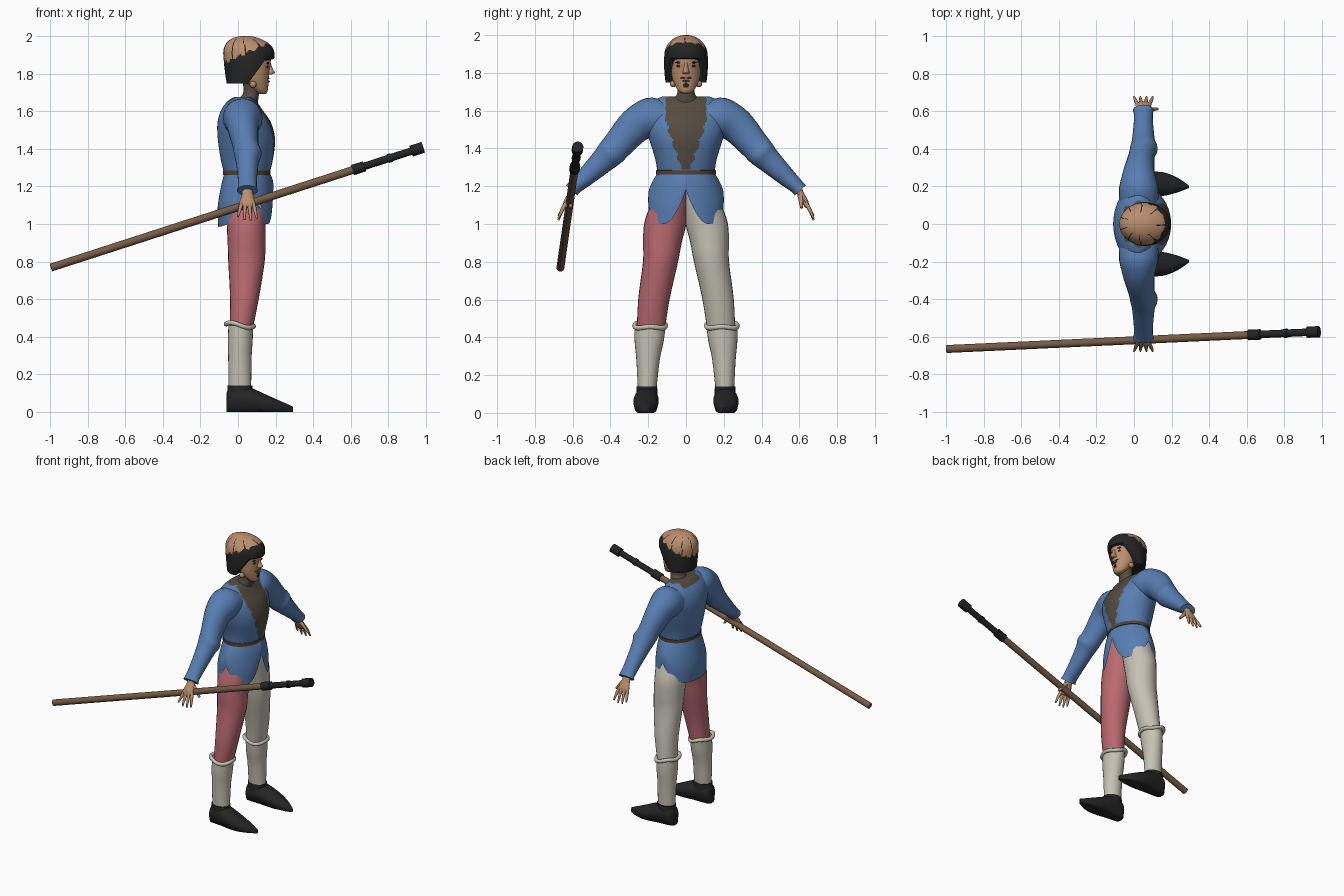
import bpy, bmesh, math
from mathutils import Vector

if "Cube" in bpy.data.objects:
    bpy.data.objects.remove(bpy.data.objects["Cube"])


def colour(name, r, g, b):
    m = bpy.data.materials.new(name)
    m.diffuse_color = (*[(c / 255 / 12.92 if c < 11 else ((c / 255 + 0.055) / 1.055) ** 2.4) for c in (r, g, b)], 1)
    m.use_nodes = True
    m.node_tree.nodes["Principled BSDF"].inputs["Base Color"].default_value = m.diffuse_color
    return m


SKIN = colour("skin", 186, 142, 108)
BLACK = colour("black", 36, 36, 36)
BLUE = colour("jacket_blue", 88, 126, 178)
ROSE = colour("rose", 186, 106, 112)
IVORY = colour("ivory", 198, 194, 180)
BELT = colour("belt_brown", 82, 66, 48)
WOOD = colour("wood", 118, 92, 68)
SHIRT = colour("shirt_brown", 84, 75, 63)


def finish(name, bm, mats, rule=None):
    bmesh.ops.recalc_face_normals(bm, faces=bm.faces[:])
    if rule:
        for f in bm.faces:
            f.material_index = rule(f.calc_center_median(), f.normal)
    me = bpy.data.meshes.new(name)
    bm.to_mesh(me)
    bm.free()
    for m in mats:
        me.materials.append(m)
    ob = bpy.data.objects.new(name, me)
    bpy.context.collection.objects.link(ob)
    bpy.ops.object.select_all(action='DESELECT')
    ob.select_set(True)
    bpy.context.view_layer.objects.active = ob
    bpy.ops.object.shade_smooth_by_angle(angle=math.radians(50))
    return ob


def spline(keys, steps):
    """Smooth curve through the key sections (centre, u axis, v axis)."""
    out = []
    for i in range(len(keys) - 1):
        p0, p1, p2, p3 = (keys[max(0, min(len(keys) - 1, i + k))] for k in (-1, 0, 1, 2))
        for s in range(steps):
            t = s / steps
            out.append([0.5 * (2 * b + (c - a) * t + (2 * a - 5 * b + 4 * c - d) * t * t
                               + (3 * b - a - 3 * c + d) * t ** 3) for a, b, c, d in zip(p0, p1, p2, p3)])
    return out + [list(keys[-1])]


def loft(name, keys, mats, seg=24, steps=4, cap=True, rule=None, warp=None):
    bm = bmesh.new()
    rings = []
    for k in spline(keys, steps):
        c, u, v = Vector(k[:3]), Vector(k[3:6]), Vector(k[6:])
        ring = []
        for i in range(seg):
            a = 2 * math.pi * i / seg
            p = c + u * math.cos(a) + v * math.sin(a)
            ring.append(bm.verts.new(warp(p, a) if warp else p))
        rings.append(ring)
    for r, q in zip(rings, rings[1:]):
        for i in range(seg):
            j = (i + 1) % seg
            bm.faces.new((r[i], r[j], q[j], q[i]))
    if cap:
        bm.faces.new(rings[0])
        bm.faces.new(rings[-1])
    return finish(name, bm, mats, rule)


def level(rows, s=1):
    """Horizontal sections from rows of z, cx, cy, rx, ry."""
    return [(cx, s * cy, z, rx, 0, 0, 0, ry, 0) for z, cx, cy, rx, ry in rows]


def limb(rows, s=1):
    """Sections across a path in the yz plane: x, y, z, x radius, other radius."""
    keys = []
    for i, (x, y, z, rx, rv) in enumerate(rows):
        a, b = rows[max(0, i - 1)], rows[min(len(rows) - 1, i + 1)]
        d = Vector((b[1] - a[1], b[2] - a[2])).normalized()
        keys.append((x, s * y, z, rx, 0, 0, 0, -s * d.y * rv, d.x * rv))
    return keys


def rod(name, a, b, r0, r1, mat, seg=12):
    a, b = Vector(a), Vector(b)
    d = (b - a).normalized()
    u = d.orthogonal().normalized()
    v = d.cross(u)
    return loft(name, [(*a, *(u * r0), *(v * r0)), (*b, *(u * r1), *(v * r1))], [mat], seg, 1)


def blob(name, loc, size, mat):
    bm = bmesh.new()
    bmesh.ops.create_uvsphere(bm, u_segments=12, v_segments=8, radius=1)
    for v in bm.verts:
        v.co = Vector([l + c * k for l, c, k in zip(loc, v.co, size)])
    return finish(name, bm, [mat])


# Legs, stockings and shoes
for s, side, hose in ((-1, "right", ROSE), (1, "left", IVORY)):
    loft(side + "_leg", level([(1.22, .045, .07, .1, .08), (1.1, .045, .09, .105, .1), (1.0, .043, .11, .103, .112),
                               (.9, .045, .125, .1, .102), (.8, .045, .135, .097, .093), (.6, .034, .17, .076, .083),
                               (.42, .014, .188, .06, .073)], s), [hose])
    loft(side + "_stocking", level([(.46, .015, .19, .066, .082), (.38, .012, .195, .066, .077),
                                    (.28, .01, .201, .062, .062), (.11, .01, .206, .06, .048)], s), [IVORY])
    cuff = []
    for i in range(33):
        a = 2 * math.pi * i / 32
        n = Vector((math.cos(a), math.sin(a), 0)) * .013
        cuff.append((.01 + .073 * math.cos(a), s * .19 + .082 * math.sin(a),
                     .462 - .012 * math.cos(a) + .006 * math.cos(3 * a), *n, 0, 0, .013))
    loft(side + "_stocking_cuff", cuff, [IVORY], 10, 1, False)
    shoe = [(-.062, .207, .03, .1), (-.045, .207, .052, .128), (0, .208, .06, .138), (.05, .21, .065, .136),
            (.1, .212, .067, .115), (.17, .212, .06, .083), (.24, .206, .035, .052), (.293, .198, .006, .028)]
    loft(side + "_shoe", [(x, s * y, h / 2 + .004, 0, w, 0, 0, 0, h / 2) for x, y, w, h in shoe], [BLACK],
         warp=lambda p, a: Vector((p.x, p.y, max(.004, p.z - .012) if p.z < .03 else p.z)) - Vector((0, 0, .004)))
    loft(side + "_shoe_collar", level([(.08, .01, .207, .068, .058), (.14, .01, .207, .066, .054)], s), [BLACK], 24, 1)


# Jacket body with the open shirt front
def shirt_area(c, n):
    v_neck = c.x > .06 and 1.29 < c.z < 1.67 and abs(c.y) < min(.108, .022 + (c.z - 1.29) * .34 + .006 * math.sin(c.z * 90))
    return 1 if v_neck or (c.z > 1.645 and abs(c.y) < .095) else 0


loft("jacket_body", level([(1.26, .047, 0, .118, .15), (1.34, .047, 0, .138, .162), (1.45, .045, 0, .152, .195),
                           (1.54, .033, 0, .142, .215), (1.61, .02, 0, .108, .2), (1.655, .022, 0, .075, .165),
                           (1.675, .025, 0, .045, .125)]), [BLUE, SHIRT], 128, 9, True, shirt_area)


# Jacket skirt with rounded panels and slits
def hem(p, a):
    d = math.degrees(a)
    d = min(d, 360 - d)
    if d < 36:
        low = 1.0 + .18 * ((36 - d) / 36) ** 2
    elif d < 88:
        low = 1.0 + .13 * ((d - 36) / 52) ** 2.5
    else:
        low = .985 + .145 * ((180 - d) / 92) ** 3.5
    return Vector((p.x, p.y, 1.27 - (1.27 - p.z) / .27 * (1.27 - low)))


loft("jacket_skirt", level([(1.27, .047, 0, .12, .15), (1.2, .045, 0, .136, .175), (1.1, .04, 0, .148, .197),
                            (1.0, .04, 0, .145, .2)]), [BLUE], 96, 5, False, None, hem)
loft("belt", level([(1.26, .047, 0, .118, .148), (1.262, .047, 0, .127, .158), (1.284, .047, 0, .127, .158),
                    (1.286, .047, 0, .118, .148)]), [BELT], 48, 1)

# Sleeves and hands
for s, side in ((-1, "right"), (1, "left")):
    loft(side + "_sleeve", limb([(.025, .1, 1.56, .1, .09), (.025, .185, 1.562, .105, .108), (.025, .27, 1.52, .085, .094),
                                 (.04, .36, 1.42, .07, .08), (.052, .40, 1.375, .074, .076), (.05, .44, 1.335, .062, .066),
                                 (.05, .53, 1.25, .052, .05), (.05, .585, 1.2, .05, .04), (.05, .605, 1.178, .056, .04)], s), [BLUE])
    loft(side + "_palm", limb([(.05, .59, 1.19, .028, .022), (.05, .61, 1.155, .03, .018),
                               (.05, .632, 1.115, .042, .017), (.05, .642, 1.09, .036, .012)], s), [SKIN], 14)
    for k, tip in zip((-1.5, -.5, .5, 1.5), (1.04, 1.022, 1.02, 1.03)):
        x = .05 + .02 * k
        loft(side + "_finger", limb([(x, .632, 1.115, .011, .011), (x + .007 * k, .655, 1.075, .01, .01),
                                     (x + .013 * k, .676, tip, .005, .005)], s), [SKIN], 8, 3)
    rod(side + "_thumb", (.07, s * .605, 1.15), (.125, s * .612, 1.085), .015, .007, SKIN, 8)

# Neck and face
loft("neck", level([(1.6, .05, 0, .05, .075), (1.665, .058, 0, .05, .06), (1.7, .07, 0, .042, .045),
                    (1.77, .07, 0, .045, .05)]), [SHIRT])
loft("face", level([(1.692, .13, 0, .018, .022), (1.705, .122, 0, .035, .04), (1.735, .105, 0, .056, .058),
                    (1.77, .085, 0, .078, .073), (1.82, .07, 0, .098, .081), (1.88, .06, 0, .115, .086),
                    (1.93, .055, 0, .11, .085)]), [SKIN, BLACK], 48, 5, True,
     lambda c, n: 1 if c.z < 1.745 and c.x > .1 and abs(c.y) < .012 and c.z > 1.725 else 0)
loft("nose", level([(1.795, .165, 0, .012, .015), (1.805, .172, 0, .024, .018), (1.83, .168, 0, .015, .011),
                    (1.862, .165, 0, .008, .008)]), [SKIN], 14)
blob("lips", (.164, 0, 1.758), (.006, .022, .005), BELT)
for s in (-1, 1):
    blob("eye", (.157, s * .036, 1.836), (.006, .016, .006), BLACK)
    blob("eyebrow", (.158, s * .036, 1.855), (.008, .022, .005), BLACK)
    blob("moustache", (.16, s * .016, 1.774), (.007, .017, .004), BELT)
    blob("ear_lobe", (.08, s * .068, 1.742), (.018, .018, .018), SKIN)


# Hair cap with light crown and dark strands
def crown(c, n):
    a = math.atan2(c.y, c.x - .02)
    edge = 1.862 + .46 * max(0, c.x + .06) + .008 * math.sin(14 * a)
    strand = abs(math.sin(4.5 * a + 3 * (c.z - 1.9))) < .13 and c.z < 1.985
    return 1 if c.z > min(edge, 1.958) and not strand else 0


loft("hair", level([(1.748, .035, 0, .095, .108), (1.8, .05, 0, .118, .114), (1.86, .057, 0, .132, .116),
                    (1.92, .057, 0, .135, .111), (1.96, .05, 0, .114, .09), (1.985, .042, 0, .078, .06),
                    (1.997, .04, 0, .04, .03), (2.0, .04, 0, .008, .006)]), [BLACK, SKIN], 120, 7, True, crown,
     lambda p, a: Vector((min(p.x, .055 + max(0, p.z - 1.75) * .72 + (1 if p.z > 1.875 else 0)), p.y, p.z)))

# Staff with dark grip and end knobs
A, B = Vector((-.995, -.665, .768)), Vector((.985, -.573, 1.408))
for name, t0, t1, r, mat in (("staff_shaft", 0, .83, .021, WOOD), ("staff_collar", .81, .842, .028, BLACK),
                             ("staff_grip", .84, .98, .02, BLACK), ("staff_grip_ring", .905, .915, .024, BLACK),
                             ("staff_knob", .968, 1, .03, BLACK)):
    rod(name, A.lerp(B, t0), A.lerp(B, t1), r, r, mat, 16)
